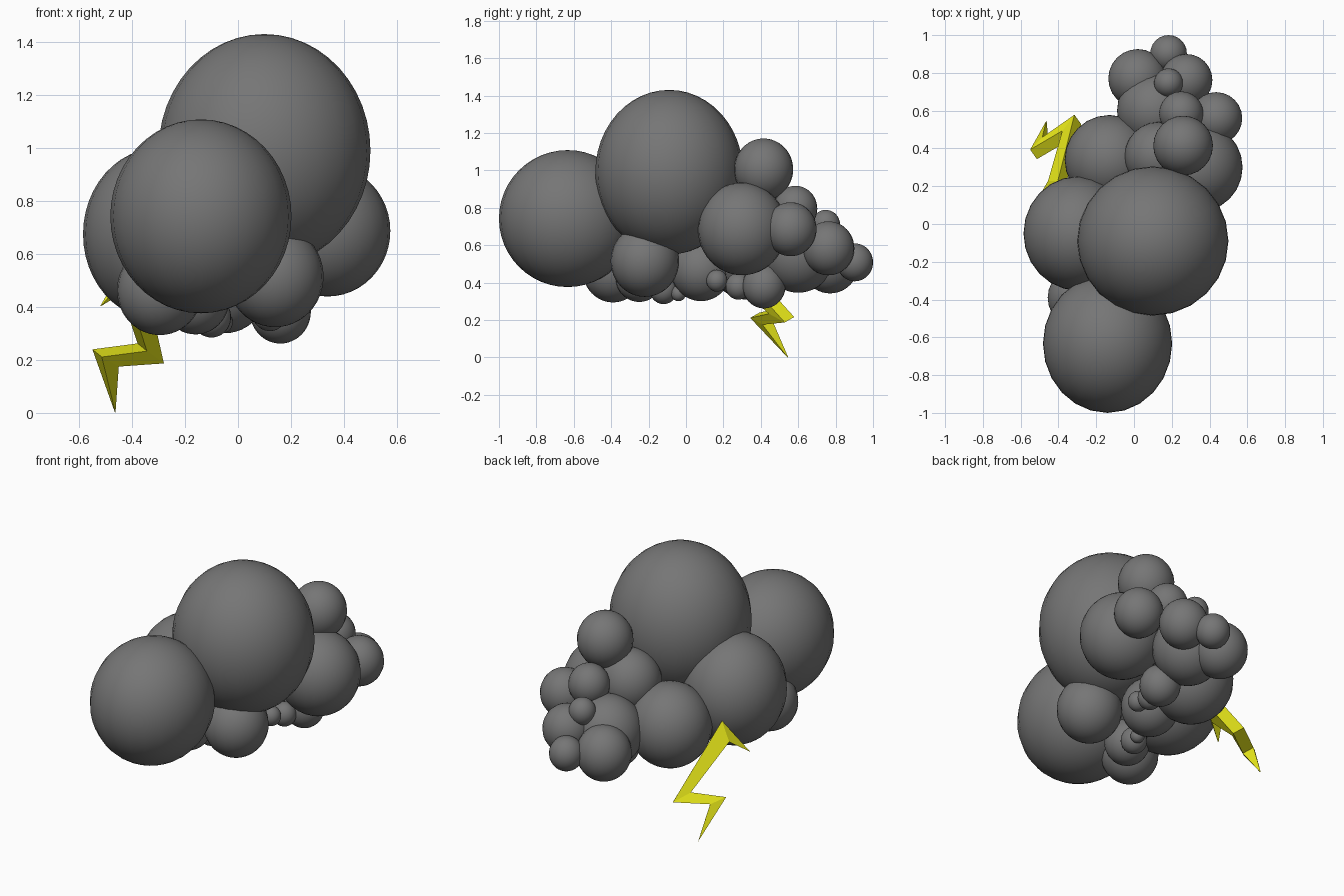
import bpy, bmesh
from mathutils import Vector

if "Cube" in bpy.data.objects:
    bpy.data.objects.remove(bpy.data.objects["Cube"])


def material(name, rgb):
    m = bpy.data.materials.new(name)
    m.diffuse_color = (*rgb, 1)
    m.use_nodes = True
    m.node_tree.nodes["Principled BSDF"].inputs["Base Color"].default_value = m.diffuse_color
    return m


grey = material("storm_grey", (0.18, 0.18, 0.18))
yellow = material("bolt_yellow", (0.80, 0.80, 0.01))


def puff(name, centre, rx, ry, rz):
    """One smooth, slightly stretched ball of cloud."""
    bpy.ops.mesh.primitive_uv_sphere_add(segments=24, ring_count=24, radius=1, location=centre)
    o = bpy.context.object
    o.name = name
    o.scale = (rx, ry, rz)
    bpy.ops.object.transform_apply(location=False, rotation=False, scale=True)
    bpy.ops.object.shade_smooth()
    o.data.materials.append(grey)


# Large puffs: centre, radii
puff("cloud_crown", (0.10, -0.09, 0.99), 0.40, 0.395, 0.44)
puff("cloud_front", (-0.14, -0.633, 0.742), 0.342, 0.367, 0.366)
puff("cloud_left", (-0.298, -0.05, 0.675), 0.287, 0.302, 0.325)

# Round puffs: x, y, z, radius (a touch taller than wide)
round_puffs = {
    "cloud_back_left": (-0.13, 0.34, 0.555, 0.237),
    "cloud_right": (0.338, 0.30, 0.687, 0.237),
    "cloud_back_top": (0.26, 0.415, 1.005, 0.158),
    "cloud_back_middle": (0.13, 0.36, 0.765, 0.18),
    "cloud_back_core": (0.11, 0.60, 0.555, 0.20),
    "cloud_back_right": (0.435, 0.56, 0.685, 0.138),
    "cloud_back_upper": (0.25, 0.585, 0.795, 0.117),
    "cloud_back_bead": (0.183, 0.747, 0.708, 0.077),
    "cloud_rear_right": (0.277, 0.762, 0.583, 0.138),
    "cloud_rear_left": (0.02, 0.77, 0.505, 0.156),
    "cloud_rear_end": (0.183, 0.903, 0.508, 0.097),
    "cloud_under_front_left": (-0.295, -0.39, 0.463, 0.162),
    "cloud_under_front_right": (0.14, -0.22, 0.515, 0.183),
    "cloud_under_back_right": (0.16, 0.417, 0.382, 0.115),
    "cloud_under_middle": (-0.05, 0.08, 0.47, 0.162),
    "cloud_under_front": (-0.16, -0.25, 0.43, 0.128),
    "cloud_under_bead_1": (0.11, 0.165, 0.41, 0.056),
    "cloud_under_bead_2": (0.12, 0.28, 0.38, 0.068),
    "cloud_under_bead_3": (-0.10, -0.12, 0.362, 0.074),
    "cloud_under_bead_4": (-0.06, -0.04, 0.342, 0.040),
}
for name, (x, y, z, r) in round_puffs.items():
    puff(name, (x, y, z), r, r, r * 1.045)

# Lightning bolt: zigzag profile on a tilted plane (across, up, depth, half thickness)
origin = Vector((0.10, -0.09, 0.99))
across = Vector((-0.819, -0.574, 0.0))
up = Vector((0.243, -0.346, 0.906))
out = Vector((-0.523, 0.742, 0.423))
profile = [
    (0.096, -1.253, 0.345, 0.002),   # lower tip
    (0.253, -1.005, 0.345, 0.034),   # lower right corner
    (0.056, -0.978, 0.340, 0.034),   # inner corner
    (0.270, -0.697, 0.280, 0.034),   # upper inner corner
    (0.388, -0.752, 0.225, 0.002),   # upper tip
    (0.230, -0.579, 0.300, 0.034),   # top corner
    (-0.045, -1.034, 0.350, 0.034),  # lower left corner
    (0.163, -1.045, 0.345, 0.034),   # inner corner
]
bm = bmesh.new()
sides = []
for s in (1, -1):
    sides.append([bm.verts.new(origin + across * a + up * u + out * (d + s * t))
                  for a, u, d, t in profile])
for ring in sides:
    for f in ((4, 5, 3), (5, 6, 2, 3), (6, 7, 1, 2), (7, 0, 1)):
        bm.faces.new([ring[i] for i in f])
n = len(profile)
for i in range(n):
    j = (i + 1) % n
    bm.faces.new((sides[0][i], sides[0][j], sides[1][j], sides[1][i]))
bmesh.ops.recalc_face_normals(bm, faces=bm.faces)
mesh = bpy.data.meshes.new("lightning_bolt")
bm.to_mesh(mesh)
bm.free()
mesh.materials.append(yellow)
bpy.context.collection.objects.link(bpy.data.objects.new("lightning_bolt", mesh))
